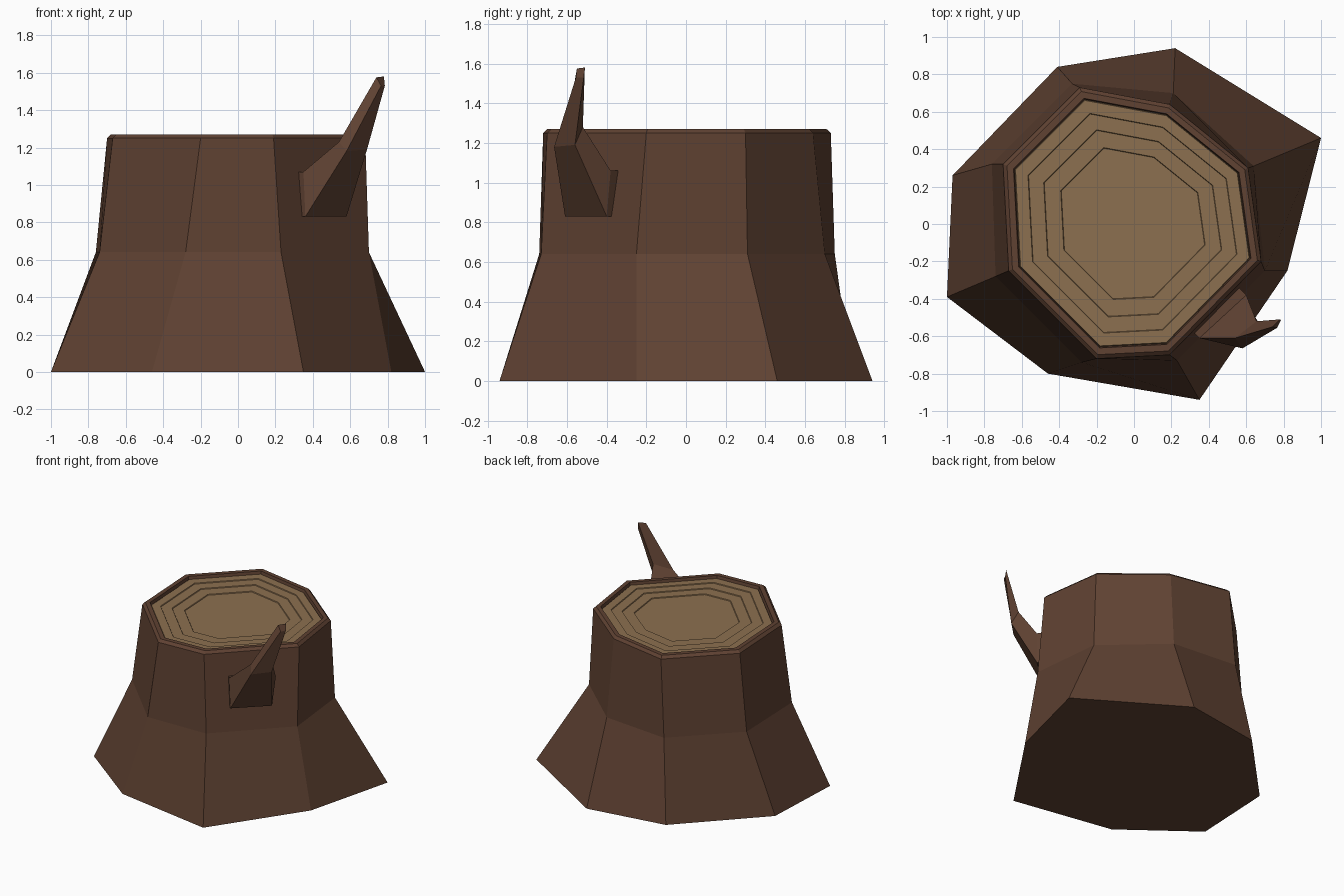
import bpy, bmesh
from mathutils import Vector

cube = bpy.data.objects.get("Cube")
if cube:
    bpy.data.objects.remove(cube, do_unlink=True)


def material(name, rgb):
    mat = bpy.data.materials.new(name)
    mat.use_nodes = True
    mat.diffuse_color = (*rgb, 1)
    bsdf = next(n for n in mat.node_tree.nodes if n.type == 'BSDF_PRINCIPLED')
    bsdf.inputs["Base Color"].default_value = (*rgb, 1)
    return mat


bark = material("brown bark", (0.115, 0.054, 0.032))
wood = material("pale cut wood", (0.262, 0.162, 0.080))


def loft(name, rings, mat, cap_start=True):
    """Skin a stack of equal-length point rings and cap the ends."""
    bm = bmesh.new()
    loops = [[bm.verts.new(p) for p in ring] for ring in rings]
    for low, high in zip(loops, loops[1:]):
        for i in range(len(low)):
            j = (i + 1) % len(low)
            bm.faces.new((low[i], low[j], high[j], high[i]))
    if cap_start:
        bm.faces.new(loops[0][::-1])
    bm.faces.new(loops[-1])
    bmesh.ops.recalc_face_normals(bm, faces=bm.faces)
    mesh = bpy.data.meshes.new(name)
    bm.to_mesh(mesh)
    bm.free()
    mesh.materials.append(mat)
    obj = bpy.data.objects.new(name, mesh)
    bpy.context.collection.objects.link(obj)
    return obj


def ring(outline, z, scale=1.0):
    return [(x * scale, y * scale, z) for x, y in outline]


# Uneven octagons: flared foot, waist and top
foot = [(-.41, .84), (.22, .94), (1, .46), (.82, -.25),
        (.35, -.94), (-.46, -.80), (-1, -.39), (-.97, .26)]
waist = [(-.33, .75), (.21, .70), (.64, .31), (.70, -.25),
         (.23, -.73), (-.28, -.74), (-.74, -.28), (-.76, .32)]
top = [(-.29, .73), (.19, .64), (.61, .30), (.68, -.20),
       (.19, -.70), (-.20, -.72), (-.67, -.25), (-.70, .32)]

# Trunk with bevelled rim and sunken top
loft("trunk", [ring(foot, 0), ring(waist, .64), ring(top, 1.25),
               ring(top, 1.27, .97), ring(top, 1.27, .92),
               ring(top, 1.23, .91)], bark)

# Cut face with shallow stepped growth rings
steps = [ring(top, 1.232, .912), ring(top, 1.25, .905)]
z = 1.25
for scale in (.81, .69, .56, .43):
    steps.append(ring(top, z, scale))
    z -= .006
    steps.append(ring(top, z, scale - .005))
loft("cut_face", steps, wood)

# Branch stub: buried root, flared base, elbow, tip
base = [Vector(p) for p in ((.35, -.61, 1.07), (.36, -.61, .83),
                            (.58, -.40, .83), (.60, -.38, 1.06))]
root = [p + Vector((-.08, .08, 0)) for p in base]
elbow = [(.54, -.61, 1.23), (.58, -.665, 1.18),
         (.69, -.56, 1.19), (.655, -.52, 1.28)]
tip = [(.74, -.55, 1.575), (.765, -.555, 1.53),
       (.785, -.515, 1.53), (.78, -.51, 1.58)]
loft("branch", [root, base, elbow, tip], bark)
